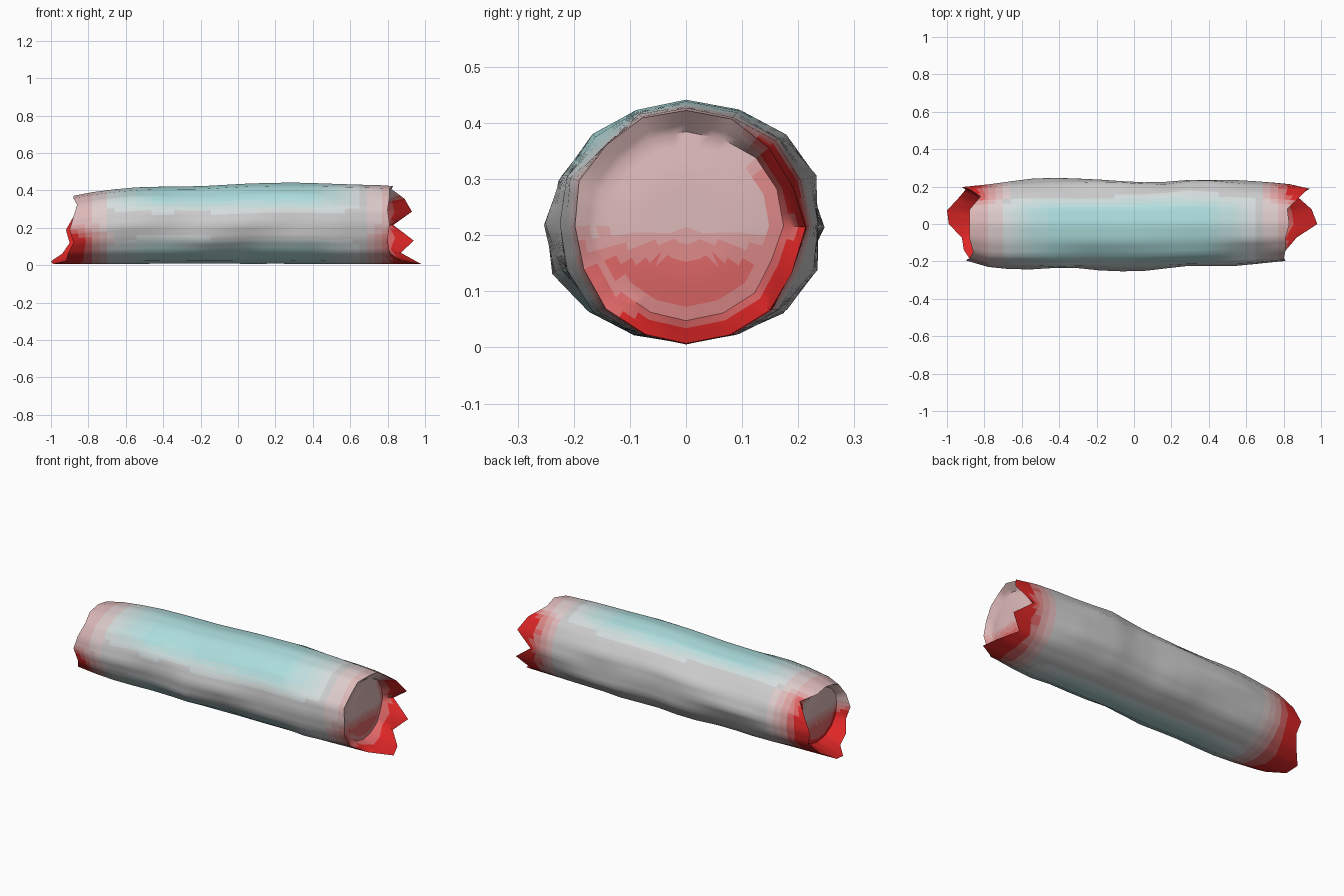
import bpy, bmesh, math
from mathutils import Vector, noise

if "Cube" in bpy.data.objects:
    bpy.data.objects.remove(bpy.data.objects["Cube"])

N = 16
# Jagged rim position per side, counter-clockwise from +y
RIGHT = [.83, .93, .89, .82, .83, .81, .81, .80, .81, .80, .81, .87, .98, .95, .87, .94]
LEFT = [-.92, -.88, -.82, -.88, -.88, -.88, -.86, -.88, -.90, -.88, -.91, -.92, -.99, -1.0, -.94, -.90]
# Body profile: x, half width towards -y, half width towards +y, top z
PROFILE = [(-1, .18, .19, .365), (-.88, .2, .2, .37), (-.75, .245, .22, .395), (-.5, .235, .235, .42),
           (-.2, .245, .235, .42), (.1, .24, .235, .438), (.3, .23, .25, .44), (.6, .225, .235, .432),
           (.8, .205, .215, .425), (1, .16, .2, .40)]


def clamp(v):
    return max(0.0, min(1.0, v))


def profile(x):
    for p, q in zip(PROFILE, PROFILE[1:]):
        if x <= q[0]:
            t = (x - p[0]) / (q[0] - p[0])
            return [a + (b - a) * t for a, b in zip(p, q)][1:]
    return PROFILE[-1][1:]


def point(k, x, scale=1.0):
    a = 2 * math.pi * k / N
    front, back, top = profile(x)
    c, s = math.cos(a), math.sin(a)
    n = noise.noise(Vector((x * 3.2, c * 2.3 + 4, s * 2.3))) * .05
    n *= clamp((1 - abs(x)) / .3) * (1 if abs(s) < .85 else .2)
    r = scale * (1 + n * 2)
    zc = top / 2 + .004
    return (x, c * r * (back if c > 0 else front), max(0, zc + s * r * (top / 2 - .003)))


bm = bmesh.new()
rings = []


def ring(xs, scale=1.0):
    rings.append([bm.verts.new(point(k, xs[k], scale)) for k in range(N)])


# Recessed left end, splintered rim, bark, splintered rim, recessed right end
ring([-.84] * N, .45)
ring([-.83] * N, .80)
ring(LEFT)
for i in range(14):
    ring([-.78 + 1.55 * i / 13] * N)
ring(RIGHT)
ring([.79] * N, .80)
ring([.80] * N, .45)
for r0, r1 in zip(rings, rings[1:]):
    for k in range(N):
        j = (k + 1) % N
        bm.faces.new((r0[k], r0[j], r1[j], r1[k]))
for r, x in ((rings[0], -.84), (rings[-1], .80)):
    mid = bm.verts.new((x, 0, .215))
    for k in range(N):
        bm.faces.new((r[k], r[(k + 1) % N], mid))
bmesh.ops.subdivide_edges(bm, edges=bm.edges[:], cuts=2, use_grid_fill=True)
bmesh.ops.recalc_face_normals(bm, faces=bm.faces[:])

mesh = bpy.data.meshes.new("log")
log = bpy.data.objects.new("log", mesh)
bpy.context.collection.objects.link(log)

# Graded colours from pale bark to teal and to red
LEVELS = 6
BARK = (.72, .72, .72)


def add_grades(name, colour):
    for i in range(1, LEVELS + 1):
        m = bpy.data.materials.new(f"{name}_{i}")
        t = i / LEVELS
        m.diffuse_color = (*[a + (b - a) * t for a, b in zip(BARK, colour)], 1)
        m.use_nodes = True
        m.node_tree.nodes["Principled BSDF"].inputs["Base Color"].default_value = m.diffuse_color
        mesh.materials.append(m)


base = bpy.data.materials.new("bark")
base.diffuse_color = (*BARK, 1)
base.use_nodes = True
base.node_tree.nodes["Principled BSDF"].inputs["Base Color"].default_value = base.diffuse_color
mesh.materials.append(base)
add_grades("teal", (.42, .73, .73))
add_grades("red", (.75, .02, .02))

for f in bm.faces:
    x, y, z = f.calc_center_median()
    deg = math.degrees(math.atan2(z - .22, y)) % 360
    patch = max(clamp((62 - abs(deg - 105)) / 25), .9 * clamp((48 - abs(deg - 243)) / 25))
    teal = patch * clamp((.72 - abs(x + .03)) / .3)
    low = clamp((.27 - z) / .12)
    edge = clamp((y - .08) / .06)
    red = clamp((abs(x) - .66) / .18) * max(.4, low, edge)
    if math.hypot(y, z - .22) < .15 and abs(x) > .75:
        red = max(.4, .8 * low)
    if red > teal:
        f.material_index = LEVELS + round(red * LEVELS) if red * LEVELS > .5 else 0
    else:
        f.material_index = round(teal * LEVELS)
bm.to_mesh(mesh)
bm.free()

bpy.context.view_layer.objects.active = log
log.select_set(True)
bpy.ops.object.shade_smooth_by_angle(angle=math.radians(50))
